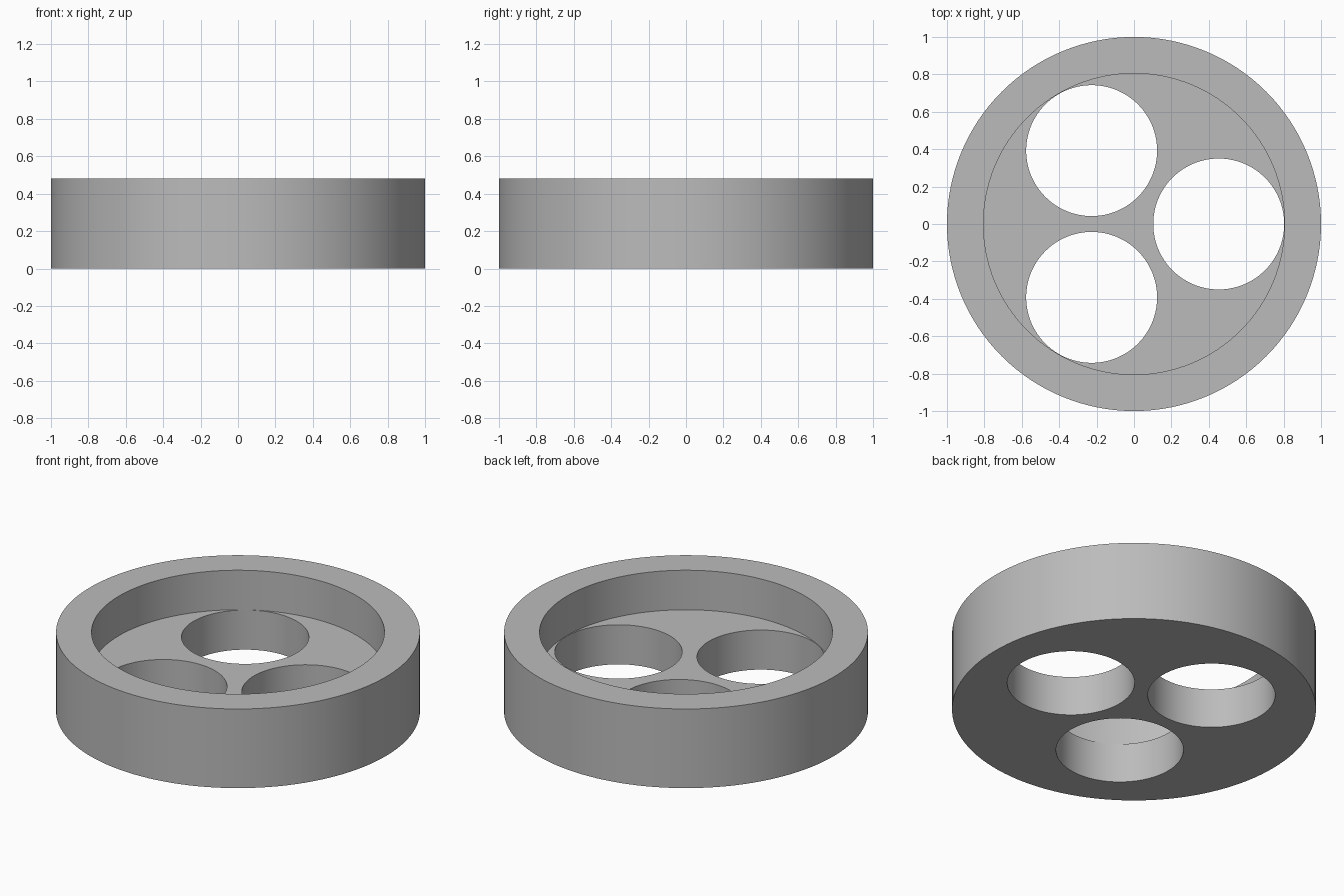
import bpy
import math

HEIGHT = 0.48
FLOOR = 0.24
HOLE_OFFSET = 0.453

if "Cube" in bpy.data.objects:
    bpy.data.objects.remove(bpy.data.objects["Cube"], do_unlink=True)

# Single grey material
grey = bpy.data.materials.new("plain_grey")
grey.use_nodes = True
colour = (0.5, 0.5, 0.5, 1)
grey.diffuse_color = colour
grey.node_tree.nodes["Principled BSDF"].inputs["Base Color"].default_value = colour


def cylinder(name, radius, bottom, top, x=0, y=0):
    bpy.ops.mesh.primitive_cylinder_add(
        vertices=128, radius=radius, depth=top - bottom,
        location=(x, y, (bottom + top) / 2))
    obj = bpy.context.object
    obj.name = name
    obj.data.materials.append(grey)
    return obj


# Round body
body = cylinder("round_holder", 1, 0, HEIGHT)

# Shallow recess in the top, and three round holes through the floor
cutters = [cylinder("recess_cutter", 0.805, FLOOR, HEIGHT + 0.2)]
for i in range(3):
    angle = math.tau * i / 3
    cutters.append(cylinder(
        "hole_cutter", 0.35, -0.2, HEIGHT + 0.1,
        HOLE_OFFSET * math.cos(angle), HOLE_OFFSET * math.sin(angle)))

bpy.ops.object.select_all(action="DESELECT")
body.select_set(True)
bpy.context.view_layer.objects.active = body
for cutter in cutters:
    cutter.hide_render = True
    cut = body.modifiers.new("cut", "BOOLEAN")
    cut.operation = "DIFFERENCE"
    cut.solver = "EXACT"
    cut.object = cutter
    bpy.ops.object.modifier_apply(modifier=cut.name)
    bpy.data.objects.remove(cutter, do_unlink=True)

bpy.ops.object.shade_smooth_by_angle(angle=math.radians(30))
